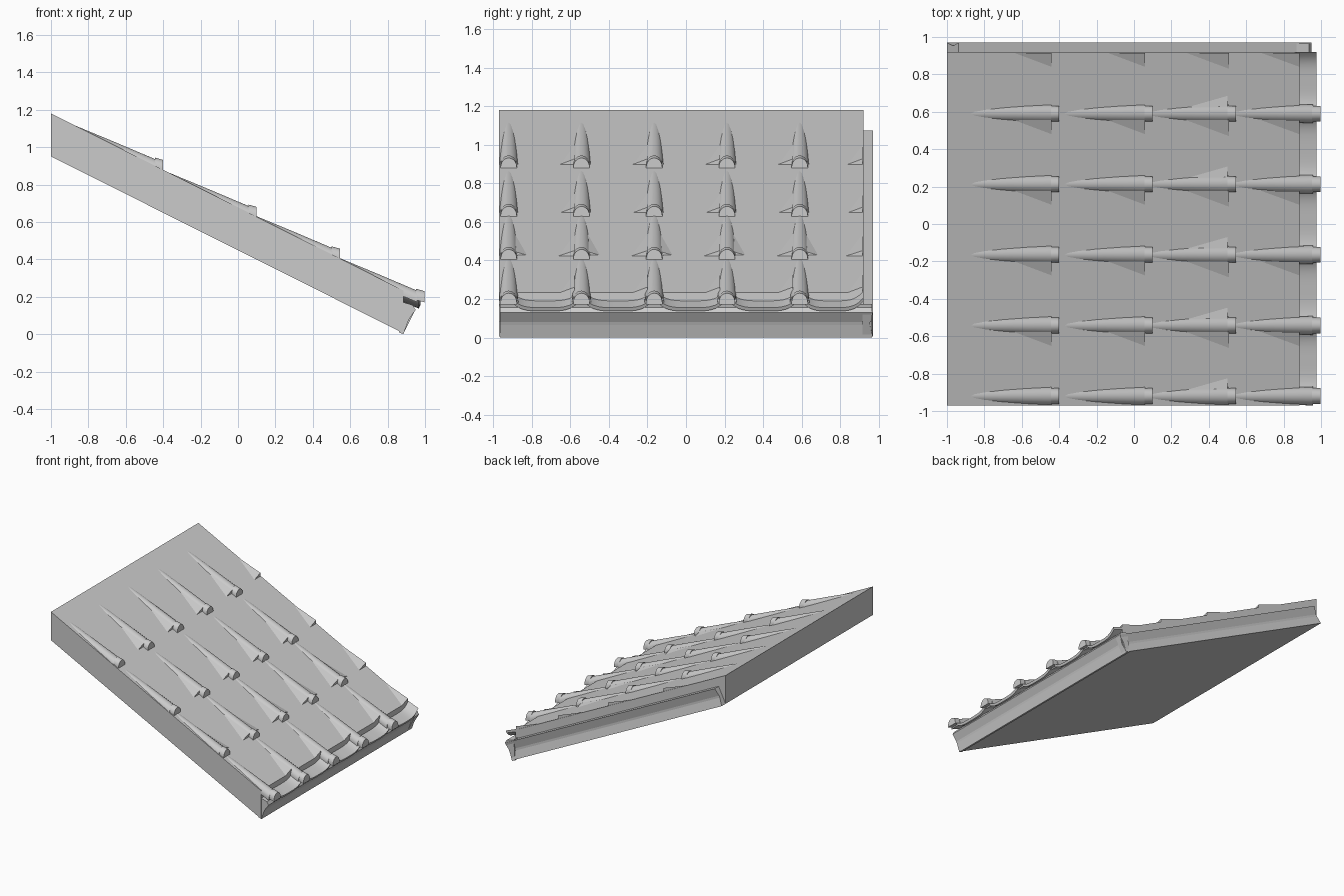
import bpy, bmesh
from math import sin, cos, pi

if "Cube" in bpy.data.objects:
    bpy.data.objects.remove(bpy.data.objects["Cube"])


def top(x):
    """Height of the sloped roof surface."""
    return 1.18 - 0.502 * (x + 1)


def make(name, verts, faces, smooth=False):
    bm = bmesh.new()
    vs = [bm.verts.new(v) for v in verts]
    for f in faces:
        bm.faces.new([vs[i] for i in f])
    bmesh.ops.recalc_face_normals(bm, faces=bm.faces)
    me = bpy.data.meshes.new(name)
    bm.to_mesh(me)
    bm.free()
    ob = bpy.data.objects.new(name, me)
    bpy.context.collection.objects.link(ob)
    if smooth:
        bpy.ops.object.select_all(action='DESELECT')
        bpy.context.view_layer.objects.active = ob
        ob.select_set(True)
        bpy.ops.object.shade_smooth_by_angle(angle=0.7)
    return ob


def loft(name, rings, smooth=False):
    """Closed solid through rings with equal point counts."""
    n = len(rings[0])
    verts = [p for r in rings for p in r]
    faces = [(i * n + j, i * n + (j + 1) % n, (i + 1) * n + (j + 1) % n, (i + 1) * n + j)
             for i in range(len(rings) - 1) for j in range(n)]
    faces += [tuple(range(n)), tuple(range(len(verts) - n, len(verts)))]
    return make(name, verts, faces, smooth)


# Sloped roof slab with plumb ends
slab = [(-1, 0.95), (0.885, 0.005), (0.885, top(0.885)), (-1, 1.18)]
loft("roof_slab", [[(x, y, z) for x, z in slab] for y in (-0.97, 0.92)])

# Moulded boards: profile is (outward offset, distance up square to the slope)
UP = (0.45, 0.893)
side = [(0, 0), (0.05, 0), (0.036, 0.062), (0.036, 0.078), (0.05, 0.14), (0, 0.14)]
rings = []
for x0, z0 in ((-1, 0.95), (0.885, 0.005)):
    rings.append([(x0 + UP[0] * h, 0.915 + o * 1.1, z0 + UP[1] * h) for o, h in side])
loft("back_verge_board", rings)

# Eave board
eave = [(0.86, 0.01), (0.885, 0), (0.908, 0.066), (0.914, 0.08), (0.95, 0.13), (0.935, 0.155), (0.87, 0.175)]
loft("eave_board", [[(x, y, z) for x, z in eave] for y in (-0.965, 0.965)])

RIDGES = [-0.92 + 0.3775 * i for i in range(5)]
ENDS = [-0.40, 0.10, 0.545, 0.997]
SEG = 12


def arch(x, y, z, ry, h):
    """Arched cross-section whose crown is at height z."""
    pts = [(x, y + ry * cos(pi * k / SEG), z - h + h * sin(pi * k / SEG)) for k in range(SEG + 1)]
    return [(x, y + ry, z - h - 0.012)] + pts + [(x, y - ry, z - h - 0.012)]


# Overlapping cover tiles, each lying flatter than the slab, with a raised lip
for r, e in enumerate(ENDS):
    for c, y in enumerate(RIDGES):
        zb = top(e - 0.035) + 0.038
        loft(f"cover_tile_{r}_{c}", [
            arch(e - 0.51, y, zb + 0.475 * 0.415, 0.036, 0.045),
            arch(e - 0.25, y, zb + 0.215 * 0.415, 0.045, 0.05),
            arch(e - 0.04, y, zb, 0.05, 0.05)], True)
        loft(f"cover_lip_{r}_{c}", [
            arch(e - 0.045, y, zb + 0.01, 0.042, 0.048),
            arch(e, y, zb - 0.003, 0.042, 0.048)], True)


def wedge(name, x0, x1, y, width, rise, sgn=-1):
    """Turned-up pan tile corner emerging from the slab."""
    yi = y + sgn * 0.035
    yo = y + sgn * (0.05 + width)
    make(name, [(x0, yi, top(x0)), (x1, yi, top(x1) + rise), (x1, yo, top(x1)),
                (x1, yi, top(x1) - 0.02)],
         [(0, 1, 2), (0, 2, 3), (0, 3, 1), (1, 3, 2)])


# Pan tile corners beside the cover tiles
for r, (x0, x1, w) in enumerate([(-0.64, -0.44, 0.06), (-0.14, 0.06, 0.06), (0.28, 0.508, 0.07), (0.68, 0.885, 0.06)]):
    for c, y in enumerate(RIDGES[1:] + [0.95]):
        wedge(f"pan_corner_{r}_{c}", x0, x1, y, w, 0.028)
    if r == 2:
        for c, y in enumerate(RIDGES):
            wedge(f"pan_corner_left_{c}", 0.29, 0.5, y, 0.045, 0.018, 1)

# Hollow pan tiles showing at the eave
for c, y in enumerate(RIDGES):
    y0, y1 = y + 0.01, min(y + 0.3675, 0.92)
    rings = []
    for x, z in ((0.86, 0.2), (0.975, 0.155)):
        us = [k / 14 for k in range(15)]
        up = [(x, y0 + (y1 - y0) * u, z + 0.05 * abs(2 * u - 1) ** 4) for u in us]
        low = [(px - 0.008, py, pz - 0.018) for px, py, pz in reversed(up)]
        rings.append(up + low)
    loft(f"eave_pan_{c}", rings, True)
